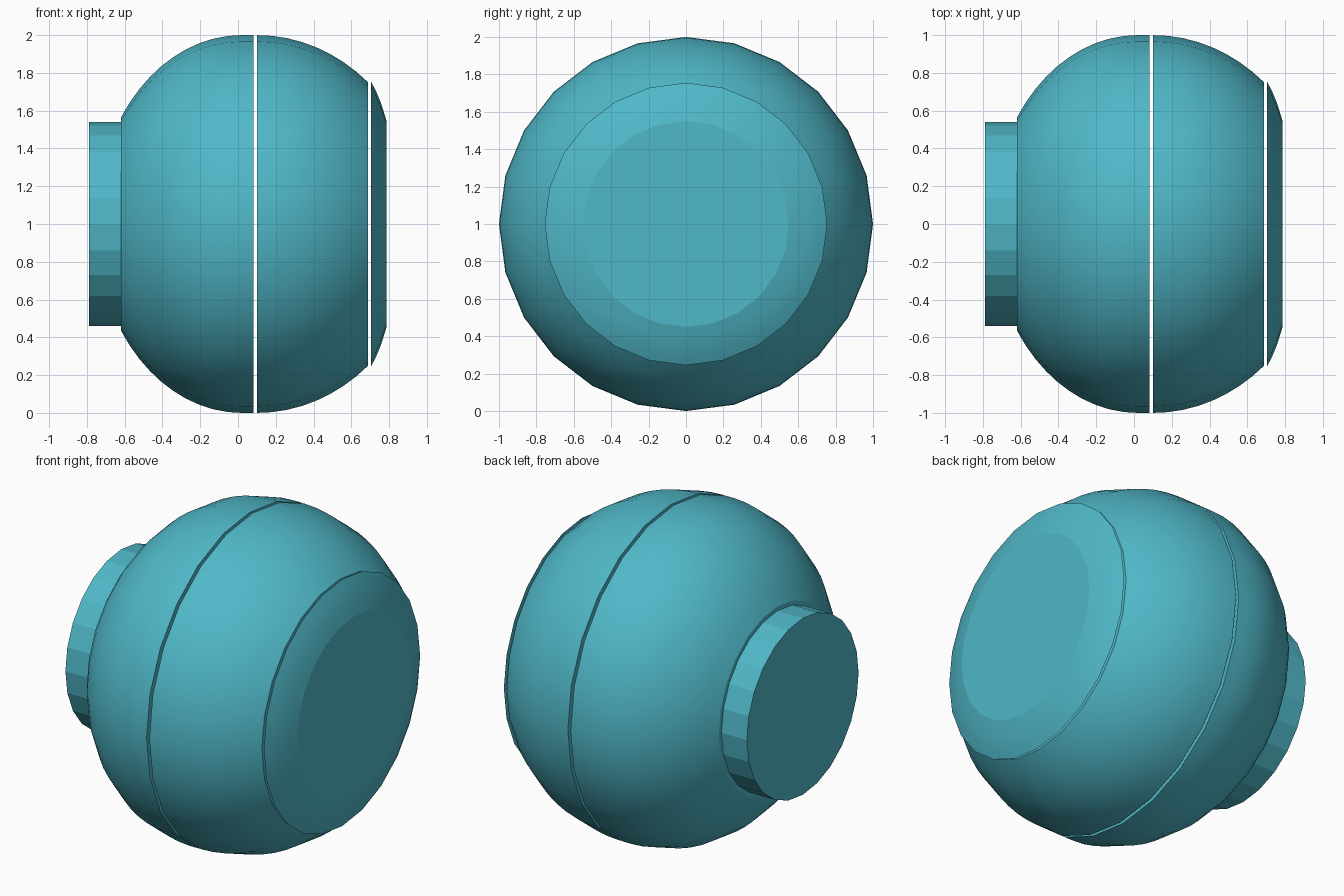
import bpy, bmesh, math

if "Cube" in bpy.data.objects:
    bpy.data.objects.remove(bpy.data.objects["Cube"])

SIDES = 24
CENTRE_Z = 1.0

teal = bpy.data.materials.new("teal")
teal.diffuse_color = (0.08, 0.48, 0.58, 1.0)
teal.use_nodes = True
teal.node_tree.nodes["Principled BSDF"].inputs["Base Color"].default_value = teal.diffuse_color


def lathe(name, profile, smooth=True):
    """Capped solid of revolution about the x axis; profile is (x, radius), x rising."""
    bm = bmesh.new()
    rings = []
    for x, r in profile:
        rings.append([bm.verts.new((x, r * math.sin(2 * math.pi * i / SIDES),
                                    CENTRE_Z + r * math.cos(2 * math.pi * i / SIDES)))
                      for i in range(SIDES)])
    for a, b in zip(rings, rings[1:]):
        for i in range(SIDES):
            j = (i + 1) % SIDES
            bm.faces.new((a[i], a[j], b[j], b[i])).smooth = smooth
    bm.faces.new(rings[0])
    bm.faces.new(rings[-1])
    bmesh.ops.recalc_face_normals(bm, faces=bm.faces[:])
    # keep the flat ends crisp
    for e in bm.edges:
        if any(len(f.verts) > 4 for f in e.link_faces):
            e.smooth = False
    me = bpy.data.meshes.new(name)
    bm.to_mesh(me)
    bm.free()
    me.materials.append(teal)
    ob = bpy.data.objects.new(name, me)
    bpy.context.collection.objects.link(ob)
    return ob


def arc(centre, half_width, a0, a1, steps):
    """Elliptical profile; angles in degrees measured from the widest point."""
    pts = []
    for k in range(steps + 1):
        t = math.radians(a0 + (a1 - a0) * k / steps)
        pts.append((centre + half_width * math.sin(t), math.cos(t)))
    return pts


# rounded back half, ending at the first slit
lathe("back_shell", arc(0.02, 0.775, -55.5, 0, 10) + [(0.081, 1.0)])

# front half between the two slits
lathe("front_shell", arc(0.10, 0.89, 0, 41.3, 8))

# bevelled front cap with flat face
lathe("front_cap", [(0.704, 0.755), (0.73, 0.705), (0.755, 0.645), (0.773, 0.59), (0.785, 0.55)])

# faceted mounting stub at the back
lathe("back_stub", [(-0.79, 0.54), (-0.60, 0.54)], smooth=False)
